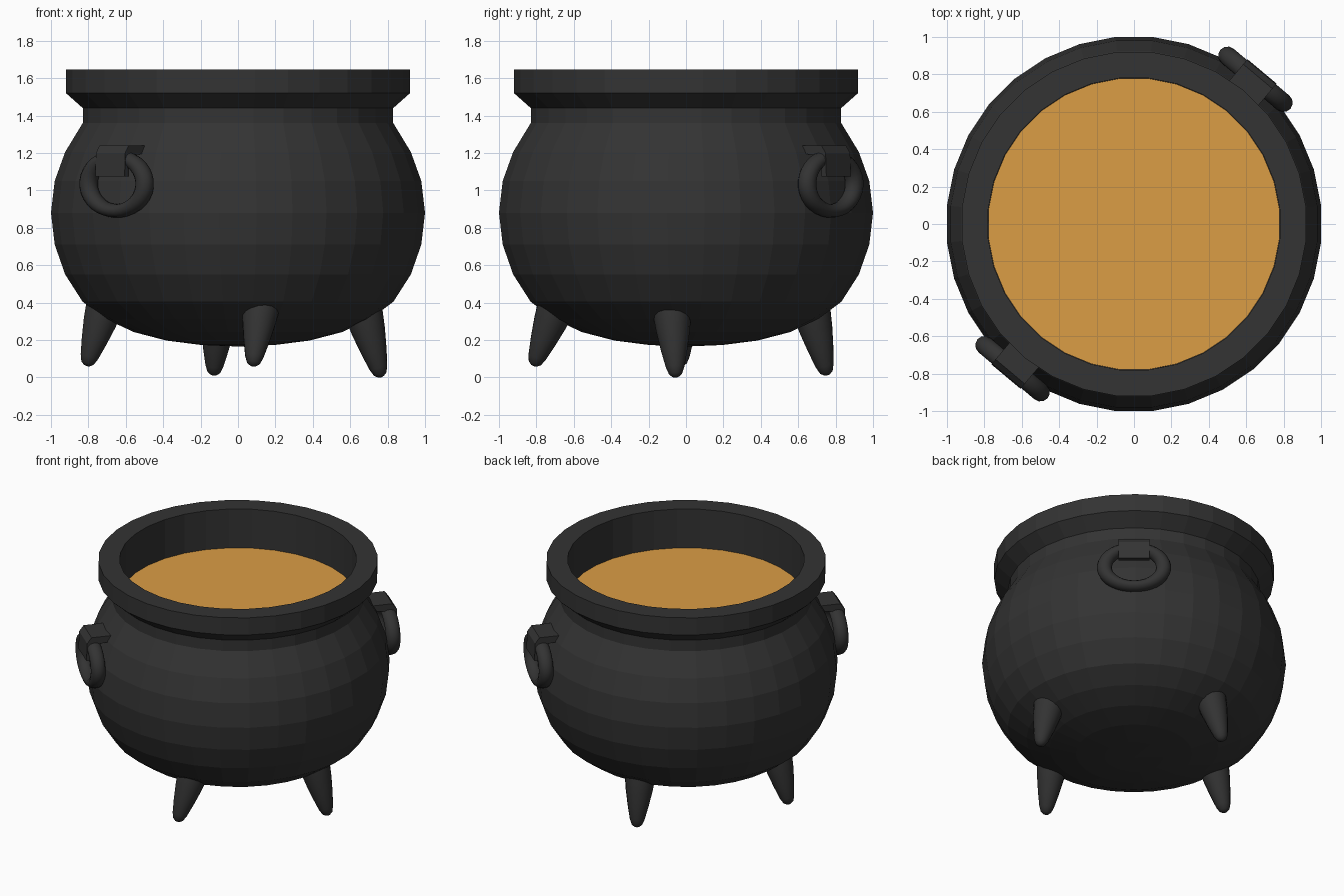
import bpy, bmesh, math
from mathutils import Vector, Matrix

if "Cube" in bpy.data.objects:
    bpy.data.objects.remove(bpy.data.objects["Cube"])


def material(name, col):
    m = bpy.data.materials.new(name)
    m.diffuse_color = (*col, 1)
    m.use_nodes = True
    m.node_tree.nodes["Principled BSDF"].inputs["Base Color"].default_value = m.diffuse_color
    return m


IRON = material("iron", (0.033, 0.033, 0.033))
BREW = material("brew", (0.71, 0.34, 0.06))


def finish(name, bm, mat, smooth=None, matrix=None):
    bmesh.ops.remove_doubles(bm, verts=bm.verts, dist=1e-5)
    bmesh.ops.recalc_face_normals(bm, faces=bm.faces)
    me = bpy.data.meshes.new(name)
    bm.to_mesh(me)
    bm.free()
    ob = bpy.data.objects.new(name, me)
    bpy.context.collection.objects.link(ob)
    me.materials.append(mat)
    if matrix is not None:
        me.transform(matrix)
    if smooth:
        bpy.ops.object.select_all(action='DESELECT')
        bpy.context.view_layer.objects.active = ob
        ob.select_set(True)
        bpy.ops.object.shade_smooth_by_angle(angle=math.radians(smooth))
    return ob


def lathe(name, profile, sides, mat, smooth=None, matrix=None, closed=False):
    """Revolve (radius, z) points about z, flats facing the axes."""
    bm = bmesh.new()
    k = 1 / math.cos(math.pi / sides)
    rings = []
    for r, z in profile:
        rings.append([bm.verts.new((r * k * math.cos(2 * math.pi * (i + .5) / sides),
                                    r * k * math.sin(2 * math.pi * (i + .5) / sides), z))
                      for i in range(sides)] if r > 0 else [bm.verts.new((0, 0, z))] * sides)
    pairs = list(zip(rings, rings[1:]))
    if closed:
        pairs.append((rings[-1], rings[0]))
    for a, b in pairs:
        for i in range(sides):
            j = (i + 1) % sides
            quad = list(dict.fromkeys((a[i], a[j], b[j], b[i])))
            if len(quad) > 2:
                bm.faces.new(quad)
    return finish(name, bm, mat, smooth, matrix)


# Pot: flattened ball with neck, flared rim and hollow inside
pot = [(0, .165), (.195, .173), (.383, .197), (.556, .242), (.707, .312),
       (.831, .405), (.924, .55), (.98, .71), (1, .88), (.98, 1.05),
       (.924, 1.205), (.83, 1.36), (.83, 1.44), (.92, 1.52), (.92, 1.645),
       (.78, 1.645), (.78, 1.36), (.87, 1.2), (.93, .88), (.86, .55),
       (.65, .37), (0, .25)]
lathe("pot_body", pot, 32, IRON)

# Liquid surface inside the neck
bm = bmesh.new()
bmesh.ops.create_circle(bm, cap_ends=True, segments=32, radius=.782,
                        matrix=Matrix.Translation((0, 0, 1.362)) @ Matrix.Rotation(math.pi / 32, 4, 'Z'))
brew = finish("liquid", bm, BREW)
if brew.data.polygons[0].normal.z < 0:
    brew.data.flip_normals()

# Legs: tapered spikes with blunt tips, from base to tip
LEGS = {"front_leg": ((.125, -.69, .39), (.08, -.815, .06)),
        "right_leg": ((.67, -.075, .35), (.765, -.055, 0)),
        "back_leg": ((-.10, .67, .36), (-.13, .755, .01)),
        "left_leg": ((-.71, -.03, .39), (-.81, -.03, .06))}
for name, (base, tip) in LEGS.items():
    base, tip = Vector(base), Vector(tip)
    d = tip - base
    n = d.length
    spike = [(0, -.08), (.105, -.08), (.102, 0), (.088, n * .3), (.068, n * .6),
             (.048, n * .85), (.034, n * .95), (.016, n * .99), (0, n)]
    lathe(name, spike, 16, IRON, 50,
          Matrix.Translation(base) @ d.to_track_quat('Z', 'Y').to_matrix().to_4x4())

# Ring handles with their hooked straps on opposite sides
tube = [(.195 + .05 * math.cos(t * math.pi / 6), .05 * math.sin(t * math.pi / 6)) for t in range(12)]
strap = [(.86, 1.24), (1.03, 1.24), (1.06, 1.20), (1.065, 1.075), (1.03, 1.075),
         (1.03, 1.12), (1.01, 1.165), (.97, 1.19), (.86, 1.20)]
for side, ang in (("back", 50), ("front", 230)):
    turn = Matrix.Rotation(math.radians(ang), 4, 'Z')
    lathe(side + "_ring", tube, 32, IRON, 60,
          turn @ Matrix.Translation((1.01, 0, 1.035)) @ Matrix.Diagonal((1, 1, .74, 1))
          @ Matrix.Rotation(math.pi / 2, 4, 'Y'), closed=True)
    bm = bmesh.new()
    face = bm.faces.new([bm.verts.new((r, -.102, z)) for r, z in strap])
    ext = bmesh.ops.extrude_face_region(bm, geom=[face])
    bmesh.ops.translate(bm, vec=(0, .204, 0),
                        verts=[v for v in ext["geom"] if isinstance(v, bmesh.types.BMVert)])
    if not any(abs(f.normal.y) > .9 and f.calc_center_median().y < 0 for f in bm.faces):
        bm.faces.new([v for v in face.verts])
    finish(side + "_strap", bm, IRON, matrix=turn)
